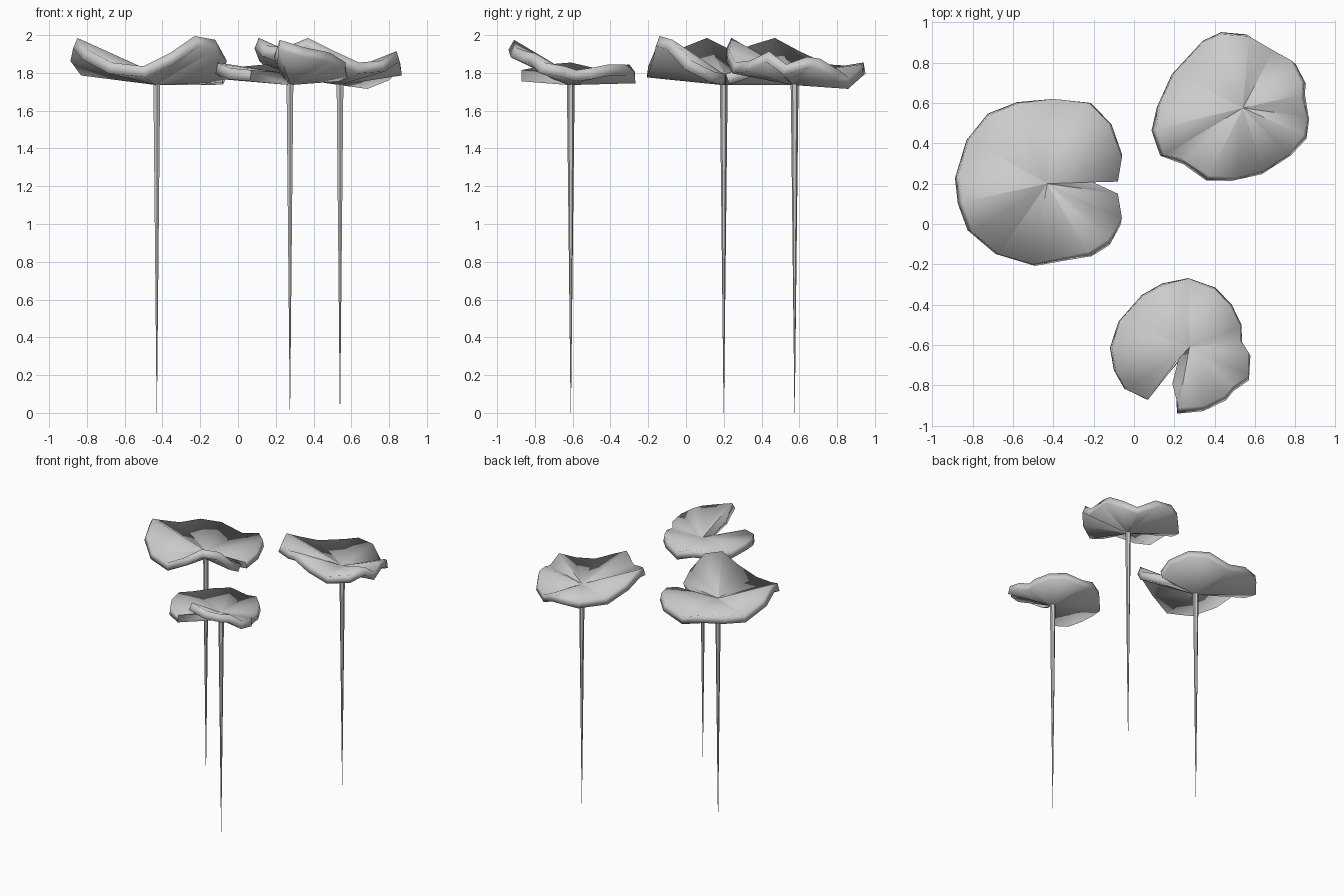
import bpy
import bmesh
from mathutils import Vector

cube = bpy.data.objects.get("Cube")
if cube:
    bpy.data.objects.remove(cube, do_unlink=True)

PAD_HEIGHT = 1.795    # top surface at the middle of every pad
PAD_THICKNESS = 0.06
STEM_RADIUS = 0.021

grey = bpy.data.materials.new("plain_grey")
grey.use_nodes = True
colour = (0.6, 0.6, 0.6, 1.0)
grey.diffuse_color = colour
grey.node_tree.nodes["Principled BSDF"].inputs["Base Color"].default_value = colour


def finish(bm, name, angle):
    """Turn a bmesh into a grey object with sharp creases kept."""
    mesh = bpy.data.meshes.new(name)
    bm.to_mesh(mesh)
    bm.free()
    mesh.materials.append(grey)
    obj = bpy.data.objects.new(name, mesh)
    bpy.context.collection.objects.link(obj)
    bpy.ops.object.select_all(action="DESELECT")
    obj.select_set(True)
    bpy.context.view_layer.objects.active = obj
    bpy.ops.object.shade_smooth_by_angle(angle=angle)
    return obj


def make_pad(name, centre, rim, closed):
    """Fan of triangles from the centre to a wavy rim, thickened downwards.
    Rim points are x, y and height above the centre, in hundredths."""
    bm = bmesh.new()
    middle = bm.verts.new((centre[0], centre[1], PAD_HEIGHT))
    ring = [bm.verts.new(Vector(p) / 100 + Vector((0, 0, PAD_HEIGHT))) for p in rim]
    pairs = list(zip(ring, ring[1:]))
    if closed:
        pairs.append((ring[-1], ring[0]))
    for a, b in pairs:
        face = bm.faces.new((middle, a, b))
        face.normal_update()
        if face.normal.z < 0:
            face.normal_flip()
    pad = finish(bm, name, 0.3)
    solid = pad.modifiers.new("thickness", "SOLIDIFY")
    solid.thickness = PAD_THICKNESS
    solid.offset = -1
    return pad


def make_stem(name, centre):
    """Slender stalk tapering to a point at the ground."""
    bm = bmesh.new()
    height = PAD_HEIGHT - PAD_THICKNESS / 2
    bmesh.ops.create_cone(bm, segments=6, cap_ends=True, radius1=0.001,
                          radius2=STEM_RADIUS, depth=height)
    bmesh.ops.translate(bm, verts=bm.verts, vec=(centre[0], centre[1], height / 2))
    return finish(bm, name, 0.5)


# Large pad, slit on its left side
large_rim = [
    (-21, 21, 0), (-8, 21, 0), (-6, 33, 4), (-12, 49, 7), (-23, 60, 5),
    (-40, 62, 0), (-57, 60, 5), (-72, 54, 6), (-82, 42, 5), (-87, 25, 12),
    (-85, 11, 19), (-80, -4, 13), (-67, -15, 6), (-50, -20, 4), (-36, -17, 11),
    (-23, -14, 20), (-12, -7, 18), (-6, 3, 7), (-8, 15, 1), (-21, 21, 0),
]
# Back pad, whole outline with a curled left edge
back_rim = [
    (86, 53, 5), (84, 44, 12), (76, 34, 7), (64, 26, 6), (51, 23, 12),
    (37, 24, 19), (25, 32, 14), (15, 34, 15), (11, 47, 19), (13, 60, 12),
    (20, 75, 5), (34, 90, 4), (43, 94, 6), (57, 93, 5), (69, 86, -2),
    (78, 81, 2), (83, 71, 8), (83, 64, 9),
]
# Small front pad, slit towards the front
front_rim = [
    (22, -67, 1), (7, -87, 2), (-4, -82, 3), (-9, -73, 5), (-11, -61, 6),
    (-7, -48, 3), (4, -36, 4), (15, -30, 5), (27, -27, 1), (39, -32, 5),
    (48, -41, 5), (53, -51, 3), (53, -58, 2), (57, -64, 4), (57, -75, 6),
    (49, -80, 11), (45, -85, 12), (35, -90, 14), (22, -91, 18), (19, -79, 9),
    (22, -67, 1),
]

pads = (
    ("large", (-0.43, 0.20), large_rim, False),
    ("back", (0.54, 0.575), back_rim, True),
    ("front", (0.275, -0.61), front_rim, False),
)
for label, centre, rim, closed in pads:
    make_pad(label + "_pad", centre, rim, closed)
    make_stem(label + "_stem", centre)
